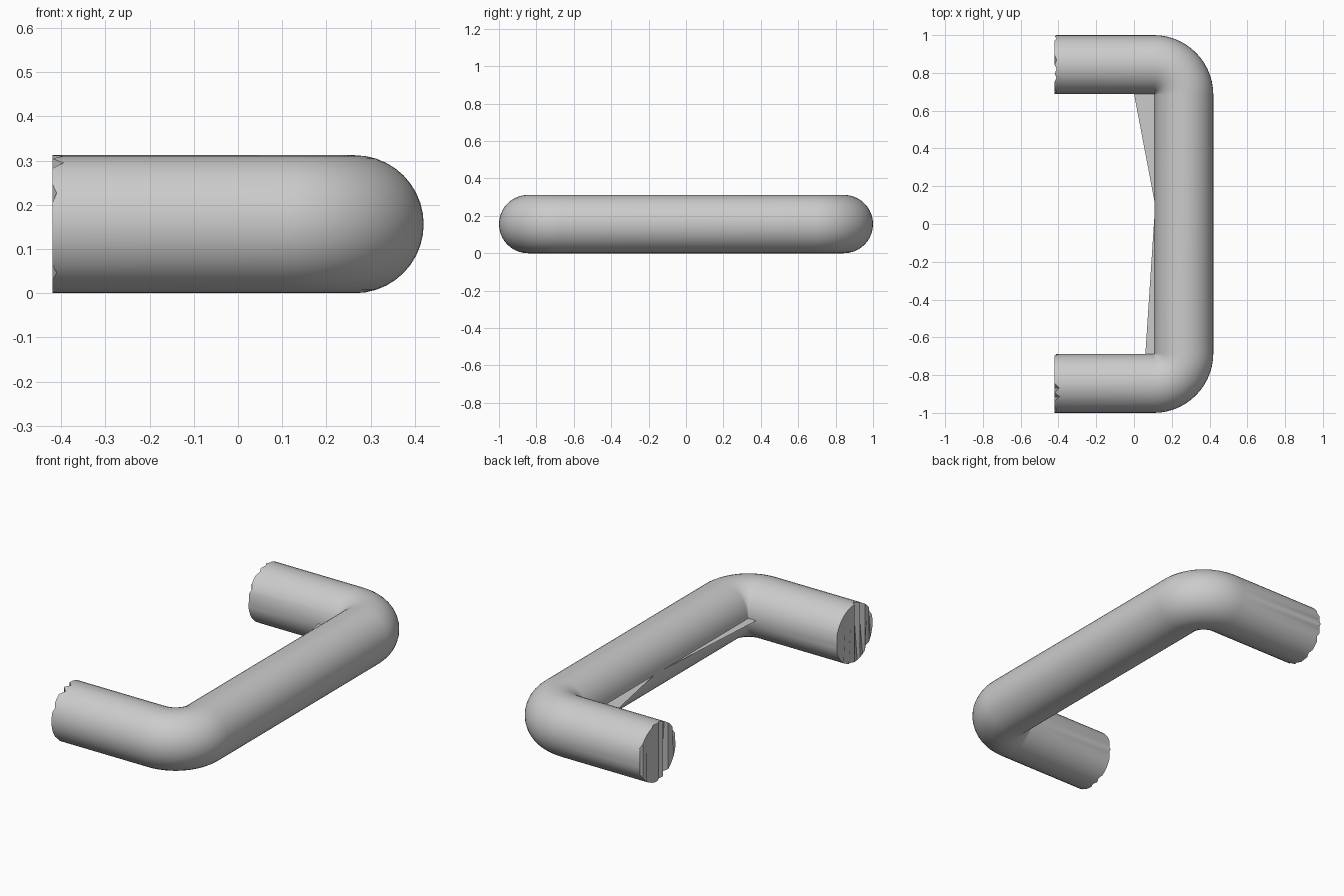
import bpy, bmesh, random
from math import sin, cos, pi

if "Cube" in bpy.data.objects:
    bpy.data.objects.remove(bpy.data.objects["Cube"])

random.seed(4)
R_TUBE = 0.156           # tube radius
R_BEND = 0.16            # centre-line bend radius
RAIL_X = 0.42 - R_TUBE   # centre line of the long rail
ARM_Y = 1.0 - R_TUBE     # centre line of the arms
SIDES, BEND_STEPS = 40, 14


def finish(bm, name):
    bmesh.ops.recalc_face_normals(bm, faces=bm.faces)
    mesh = bpy.data.meshes.new(name)
    bm.to_mesh(mesh)
    bm.free()
    obj = bpy.data.objects.new(name, mesh)
    bpy.context.collection.objects.link(obj)
    return obj


# Centre line as (x, y, direction angle of the outward side)
cx, cy = RAIL_X - R_BEND, ARM_Y - R_BEND
bend = [pi / 2 * i / BEND_STEPS for i in range(BEND_STEPS + 1)]
path = [(-0.42, -ARM_Y, -pi / 2)]
path += [(cx + R_BEND * sin(a), -cy - R_BEND * cos(a), a - pi / 2) for a in bend]
path += [(cx + R_BEND * cos(a), cy + R_BEND * sin(a), a) for a in bend]
path += [(-0.42, ARM_Y, pi / 2)]

# Handle tube swept along the centre line
bm = bmesh.new()
rings = []
for i, (x, y, a) in enumerate(path):
    is_end = i in (0, len(path) - 1)
    ring = []
    for k in range(SIDES):
        t = 2 * pi * k / SIDES
        out = R_TUBE * cos(t)
        # broken, ragged rim at the open ends
        jag = random.choice((0, 0, 0.01, 0.025)) if is_end and k % 2 else 0
        ring.append(bm.verts.new((x + out * cos(a) + jag, y + out * sin(a),
                                  R_TUBE + R_TUBE * sin(t))))
    rings.append(ring)
for r0, r1 in zip(rings, rings[1:]):
    for k in range(SIDES):
        n = (k + 1) % SIDES
        bm.faces.new((r0[k], r0[n], r1[n], r1[k]))

# Pleated end caps made of upright strips
for ring in (rings[0], rings[-1]):
    half = SIDES // 2
    for k in range(half):
        strip = [ring[k], ring[k + 1], ring[(SIDES - k - 1) % SIDES], ring[(SIDES - k) % SIDES]]
        bm.faces.new(list(dict.fromkeys(strip)))
handle = finish(bm, "handle_tube")
bpy.context.view_layer.objects.active = handle
handle.select_set(True)
bpy.ops.object.shade_smooth_by_angle(angle=0.6)

# Thin sliver webs in the inner corners
bm = bmesh.new()
for tip_x, tip_y in ((0.0, 0.69), (0.06, -0.69)):
    bm.faces.new([bm.verts.new((px, py, R_TUBE)) for px, py in
                  ((tip_x, tip_y), (0.112, tip_y), (0.112, 0.1))])
finish(bm, "inner_web")
